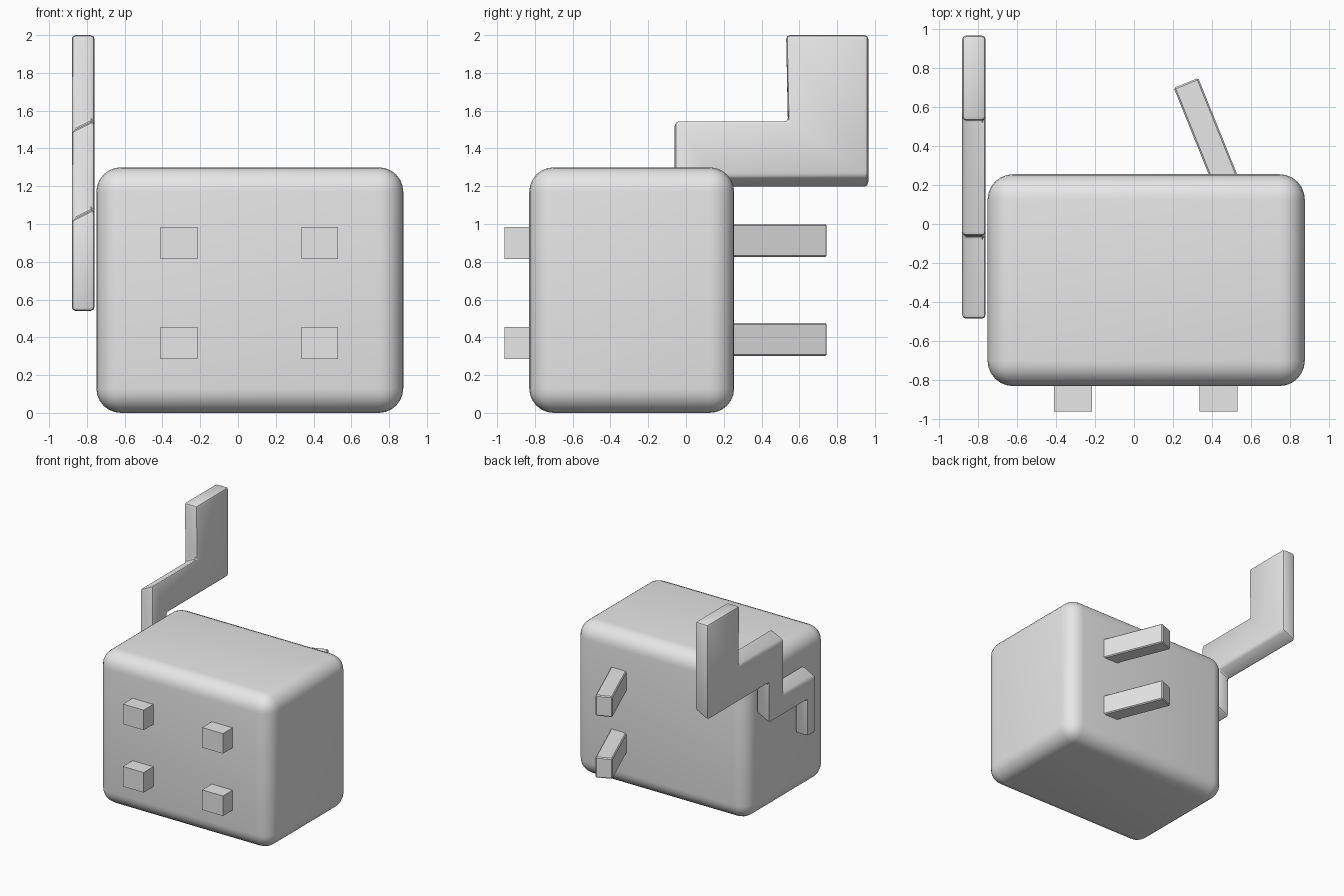
import bpy
import bmesh
import math
from mathutils import Matrix, Vector

if "Cube" in bpy.data.objects:
    bpy.data.objects.remove(bpy.data.objects["Cube"], do_unlink=True)

GREY = (0.8, 0.8, 0.8, 1)
mat = bpy.data.materials.new("plain grey")
mat.use_nodes = True
mat.diffuse_color = GREY
mat.node_tree.nodes["Principled BSDF"].inputs["Base Color"].default_value = GREY


def finish(name, bm, bevel=0, segments=1, smooth_angle=None):
    """Bevel all edges, then turn the bmesh into a named object."""
    bmesh.ops.recalc_face_normals(bm, faces=bm.faces)
    if bevel:
        bmesh.ops.bevel(bm, geom=bm.edges[:], offset=bevel, segments=segments,
                        profile=0.5, affect='EDGES', clamp_overlap=True)
    mesh = bpy.data.meshes.new(name)
    bm.to_mesh(mesh)
    bm.free()
    mesh.materials.append(mat)
    obj = bpy.data.objects.new(name, mesh)
    bpy.context.collection.objects.link(obj)
    if smooth_angle:
        bpy.ops.object.select_all(action='DESELECT')
        obj.select_set(True)
        bpy.context.view_layer.objects.active = obj
        bpy.ops.object.shade_smooth_by_angle(angle=math.radians(smooth_angle))
    return obj


def box(name, low, high, turn=0, **kw):
    """Box between two corners, turned about the vertical through its centre."""
    low, high = Vector(low), Vector(high)
    bm = bmesh.new()
    bmesh.ops.create_cube(bm, size=1, matrix=Matrix.Translation((low + high) / 2)
                          @ Matrix.Rotation(math.radians(turn), 4, 'Z')
                          @ Matrix.Diagonal((*(high - low), 1)))
    return finish(name, bm, **kw)


# Rounded body
box("body", (-0.75, -0.83, 0), (0.875, 0.255, 1.3),
    bevel=0.13, segments=6, smooth_angle=40)

# Four feet on the front face
for side, x in (("right", -0.41), ("left", 0.335)):
    for level, z in (("upper", 0.815), ("lower", 0.285)):
        box(f"{level}_{side}_foot", (x, -0.96, z), (x + 0.195, -0.7, z + 0.17))

# Two slanted ears on the back face
for level, z in (("upper", 0.825), ("lower", 0.3)):
    box(f"{level}_ear", (0.315, 0.125, z), (0.45, 0.745, z + 0.175),
        turn=22, bevel=0.008)

# Zigzag tail: side outline (y, z), the stepped part leaning up toward the body
outline = [(0.53, 2), (0.965, 2), (0.965, 1.19), (0.14, 1.19), (0.14, 0.85),
           (-0.38, 0.85), (-0.38, 0.54), (-0.485, 0.54), (-0.485, 1.02),
           (-0.06, 1.02), (-0.06, 1.49), (0.54, 1.49)]
bm = bmesh.new()
outer = [bm.verts.new((-0.88, y, z)) for y, z in outline]
inner = [bm.verts.new((-0.76, y, z + (0.06 if 0.6 < z < 1.9 else 0)))
         for y, z in outline]
bm.faces.new(outer)
bm.faces.new(inner[::-1])
for i in range(len(outline)):
    j = (i + 1) % len(outline)
    bm.faces.new((outer[j], outer[i], inner[i], inner[j]))
finish("zigzag_tail", bm, bevel=0.02, segments=2, smooth_angle=35)
